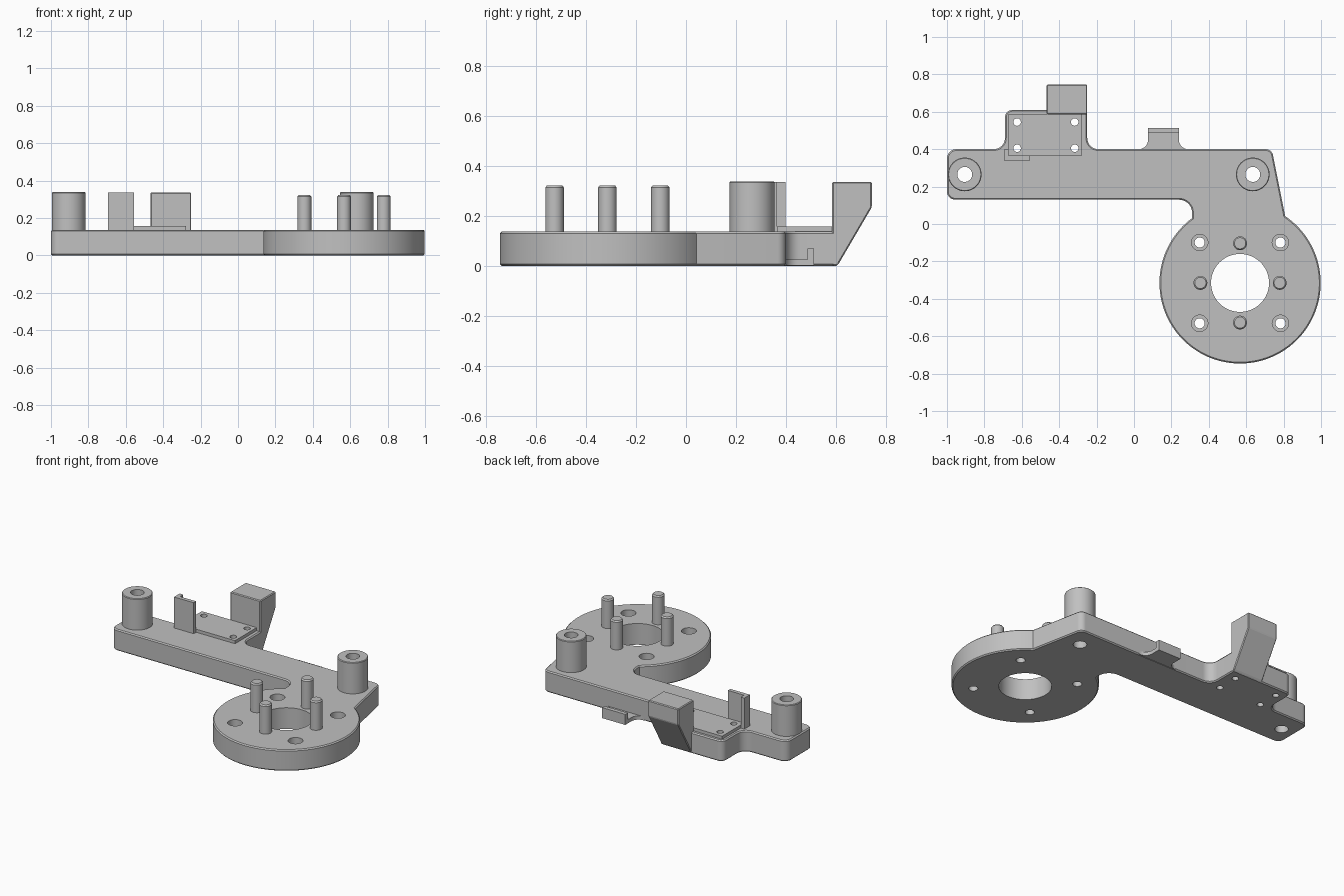
import bpy, bmesh, math
from mathutils import Vector

if "Cube" in bpy.data.objects:
    bpy.data.objects.remove(bpy.data.objects["Cube"])

grey = bpy.data.materials.new("matte grey")
grey.use_nodes = True
colour = (0.53, 0.53, 0.53, 1)
grey.diffuse_color = colour
grey.node_tree.nodes["Principled BSDF"].inputs["Base Color"].default_value = colour

THICK = 0.137
RING = Vector((0.567, -0.315))
RING_R = 0.431


def finish(bm, name):
    bmesh.ops.recalc_face_normals(bm, faces=bm.faces)
    mesh = bpy.data.meshes.new(name)
    bm.to_mesh(mesh)
    bm.free()
    mesh.materials.append(grey)
    ob = bpy.data.objects.new(name, mesh)
    bpy.context.collection.objects.link(ob)
    return ob


def activate(ob):
    bpy.ops.object.select_all(action='DESELECT')
    ob.select_set(True)
    bpy.context.view_layer.objects.active = ob


def smooth(ob):
    activate(ob)
    bpy.ops.object.shade_smooth_by_angle(angle=math.radians(30))


def rounded(corners):
    """Outline from (x, y, radius) corners, each corner turned into an arc."""
    out = []
    for i, (x, y, r) in enumerate(corners):
        p = Vector((x, y))
        if r == 0:
            out.append(p)
            continue
        a = (Vector(corners[i - 1][:2]) - p).normalized()
        b = (Vector(corners[(i + 1) % len(corners)][:2]) - p).normalized()
        half = a.angle(b) / 2
        c = p + (a + b).normalized() * r / math.sin(half)
        start = p + a * r / math.tan(half) - c
        end = p + b * r / math.tan(half) - c
        a0 = math.atan2(start.y, start.x)
        turn = math.atan2(start.x * end.y - start.y * end.x, start.dot(end))
        for k in range(9):
            t = a0 + turn * k / 8
            out.append(c + r * Vector((math.cos(t), math.sin(t))))
    return out


def prism(name, points, axis, lo, hi, bevel=0, rim_only=False):
    """Extrude a 2D outline along x (points are y, z) or z (points are x, y)."""
    bm = bmesh.new()
    place = (lambda p, d: (d, p[0], p[1])) if axis == 'x' else (lambda p, d: (p[0], p[1], d))
    low = [bm.verts.new(place(p, lo)) for p in points]
    high = [bm.verts.new(place(p, hi)) for p in points]
    bm.faces.new(low)
    bm.faces.new(high)
    for i in range(len(points)):
        bm.faces.new((low[i - 1], low[i], high[i], high[i - 1]))
    bmesh.ops.recalc_face_normals(bm, faces=bm.faces)
    if bevel:
        edges = [e for e in bm.edges if not rim_only
                 or abs(e.verts[0].co.z - e.verts[1].co.z) < 1e-5]
        bmesh.ops.bevel(bm, geom=edges, offset=bevel, segments=1, affect='EDGES')
    return finish(bm, name)


def box(name, x0, x1, y0, y1, z0, z1, bevel=0):
    return prism(name, [(x0, y0), (x1, y0), (x1, y1), (x0, y1)], 'z', z0, z1, bevel)


def lathe(bm, centre, profile, tube=False, n=48):
    """Turn an (r, z) profile round a vertical axis."""
    rings = [[bm.verts.new((centre[0] + r * math.cos(math.tau * k / n),
                            centre[1] + r * math.sin(math.tau * k / n), z))
              for k in range(n)] for r, z in profile]
    for i in range(0 if tube else 1, len(rings)):
        a, b = rings[i - 1], rings[i]
        for k in range(n):
            bm.faces.new((a[k - 1], a[k], b[k], b[k - 1]))
    if not tube:
        bm.faces.new(rings[0])
        bm.faces.new(rings[-1])


# Base plate: arm, rear bump and round flange in one outline
right_a = math.radians(56)
left_a = math.radians(126.5 - 360)
arc = []
for k in range(97):
    t = right_a + (left_a - right_a) * k / 96
    arc.append(RING + RING_R * Vector((math.cos(t), math.sin(t))))
neck_x = arc[-1].x
corners = [
    (-1, 0.13, 0.045), (-1, 0.4, 0.05),
    (-0.69, 0.4, 0.06), (-0.69, 0.61, 0.04), (-0.25, 0.61, 0), (-0.25, 0.4, 0.06),
    (0.737, 0.4, 0.04)]
corners += [(p.x, p.y, 0) for p in arc]
corners += [(neck_x, 0.13, 0.07)]
plate = prism("base_plate", rounded(corners), 'z', 0, THICK, 0.007, True)

# Raised pad on the bump
pad = box("mounting_pad", -0.67, -0.277, 0.365, 0.588, THICK - 0.01, 0.157)

# Drill holes through plate and pad
posts = [(-0.905, 0.265), (0.635, 0.265)]
bm = bmesh.new()
lathe(bm, RING, [(0.155, -0.1), (0.155, 0.3)], n=64)
for p in posts:
    lathe(bm, p, [(0.04, -0.1), (0.04, 0.3)])
for sx in (-1, 1):
    for sy in (-1, 1):
        lathe(bm, RING + Vector((sx, sy)) * 0.216,
              [(0.027, -0.1), (0.027, 0.06), (0.044, 0.06), (0.044, 0.3)], n=32)
        lathe(bm, (-0.471 + sx * 0.154, 0.475 + sy * 0.07),
              [(0.02, -0.1), (0.02, 0.3)], n=24)
drill = finish(bm, "drill_cutter")
drill.hide_render = True
for ob in (plate, pad):
    mod = ob.modifiers.new("holes", 'BOOLEAN')
    mod.operation = 'DIFFERENCE'
    mod.solver = 'EXACT'
    mod.object = drill
    activate(ob)
    bpy.ops.object.modifier_apply(modifier=mod.name)
    smooth(ob)
bpy.data.objects.remove(drill)

# Hollow posts at both ends of the arm
for side, p in zip(("right", "left"), posts):
    bm = bmesh.new()
    lathe(bm, p, [(0.04, THICK), (0.09, THICK), (0.09, 0.335), (0.086, 0.339), (0.04, 0.339)], True)
    smooth(finish(bm, side + "_post"))

# Four locating pegs around the flange opening
for name, dx, dy in (("back", 0, 1), ("front", 0, -1), ("right", -1, 0), ("left", 1, 0)):
    bm = bmesh.new()
    lathe(bm, RING + Vector((dx, dy)) * 0.212,
          [(0.037, THICK - 0.01), (0.037, 0.315), (0.03, 0.323)], n=32)
    smooth(finish(bm, name + "_peg"))

# Overhanging block with a slanted back
prism("overhang_block",
      [(0.586, 0.0), (0.603, 0.0), (0.612, 0.008), (0.745, 0.235), (0.745, 0.337), (0.586, 0.337)],
      'x', -0.467, -0.25, 0.005)

# Corner guard beside the pad
prism("corner_guard",
      [(-0.695, 0.34), (-0.555, 0.34), (-0.555, 0.365), (-0.67, 0.365), (-0.67, 0.398), (-0.695, 0.398)],
      'z', THICK - 0.01, 0.337)

# Low hooked shelf behind the arm
shelf = prism("hook_shelf", rounded([
    (0.02, 0.39, 0), (0.02, 0.4, 0), (0.075, 0.4, 0.05), (0.075, 0.487, 0),
    (0.24, 0.487, 0), (0.24, 0.4, 0.05), (0.295, 0.4, 0), (0.295, 0.39, 0)]), 'z', 0.002, 0.026)
smooth(shelf)
box("hook_lip", 0.075, 0.24, 0.487, 0.513, 0.002, 0.07)
